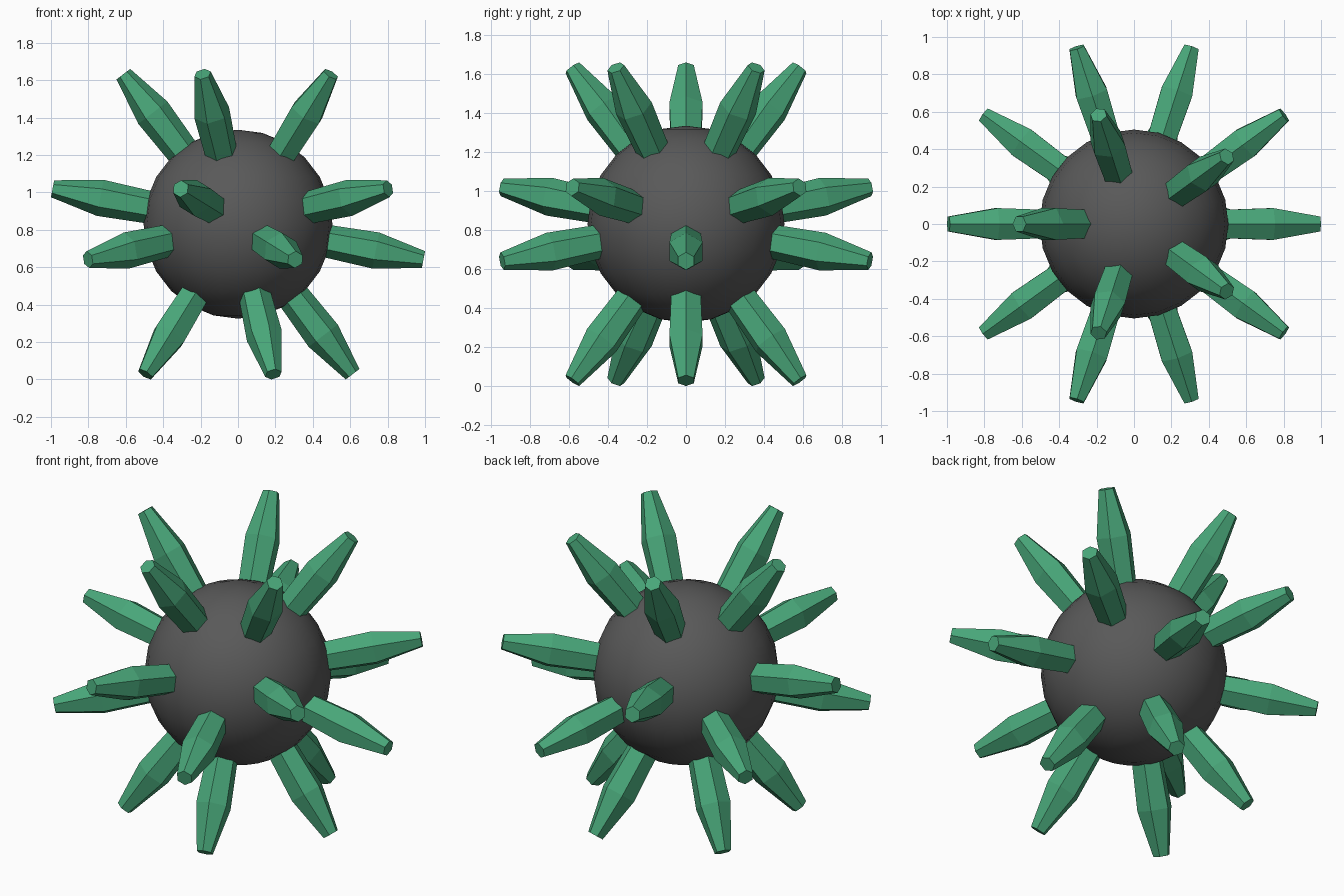
import bpy, bmesh, math
from mathutils import Vector, Matrix

if "Cube" in bpy.data.objects:
    bpy.data.objects.remove(bpy.data.objects["Cube"])

CENTRE = Vector((0, 0, 0.83))
PHI = (1 + math.sqrt(5)) / 2


def material(name, rgb):
    m = bpy.data.materials.new(name)
    m.diffuse_color = (*rgb, 1)
    m.use_nodes = True
    m.node_tree.nodes["Principled BSDF"].inputs["Base Color"].default_value = m.diffuse_color
    return m


grey = material("dark grey", (0.10, 0.10, 0.10))
green = material("green", (0.065, 0.38, 0.19))

# Round core
bpy.ops.mesh.primitive_uv_sphere_add(segments=24, ring_count=12, radius=0.505, location=CENTRE)
core = bpy.context.object
core.name = "core"
core.data.materials.append(grey)
bpy.ops.object.shade_smooth()

# Hexagonal spike: (distance from centre, radius), slight swell then taper
PROFILE = [(0.42, 0.085), (0.75, 0.098), (1.0095, 0.046)]


def add_spike(bm, azimuth, elevation):
    out = Vector((math.cos(azimuth) * math.cos(elevation),
                  math.sin(azimuth) * math.cos(elevation), math.sin(elevation)))
    side = Vector((-math.sin(azimuth), math.cos(azimuth), 0))
    up = out.cross(side)
    rings = []
    for d, r in PROFILE:
        rings.append([bm.verts.new(out * d + up * (r * math.cos(a)) + side * (r * math.sin(a)))
                      for a in (k * math.pi / 3 for k in range(6))])
    for lo, hi in zip(rings, rings[1:]):
        for k in range(6):
            n = (k + 1) % 6
            bm.faces.new((lo[k], lo[n], hi[n], hi[k]))
    bm.faces.new(rings[0])
    bm.faces.new(rings[-1])


# Spikes point at the corners of a dodecahedron: four rings of five
STEEP, SHALLOW = math.asin(0.7947), math.asin(0.1876)
bm = bmesh.new()
for k in range(5):
    for elevation in (STEEP, SHALLOW):
        add_spike(bm, math.radians(36 + 72 * k), elevation)
        add_spike(bm, math.radians(72 * k), -elevation)
bmesh.ops.recalc_face_normals(bm, faces=bm.faces)
mesh = bpy.data.meshes.new("spikes")
bm.to_mesh(mesh)
bm.free()
mesh.materials.append(green)
spikes = bpy.data.objects.new("spikes", mesh)
spikes.location = CENTRE
bpy.context.collection.objects.link(spikes)
